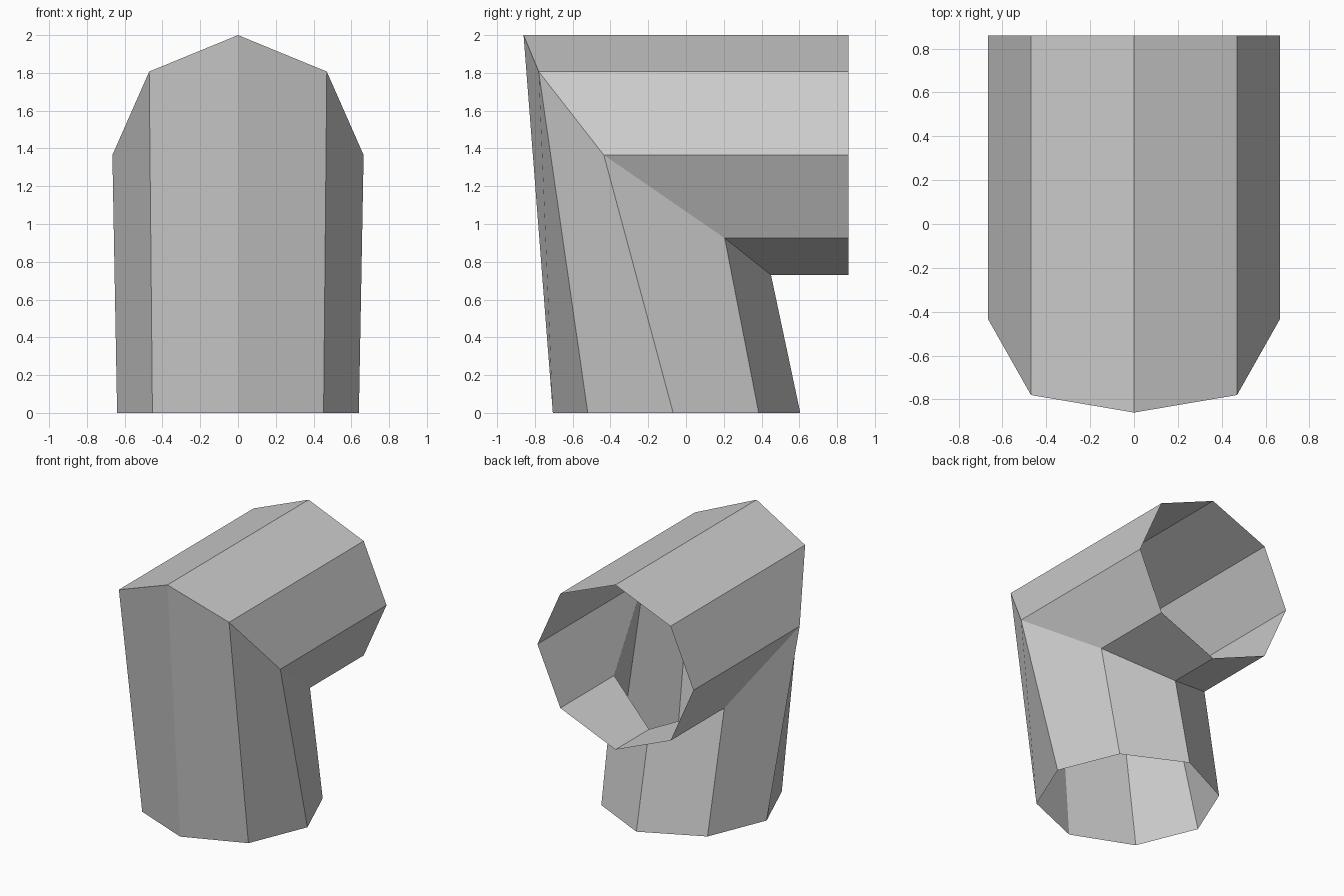
import bpy, bmesh

if "Cube" in bpy.data.objects:
    bpy.data.objects.remove(bpy.data.objects["Cube"])

grey = bpy.data.materials.new("plain grey")
grey.diffuse_color = (0.6, 0.6, 0.6, 1)
grey.use_nodes = True
grey.node_tree.nodes["Principled BSDF"].inputs["Base Color"].default_value = grey.diffuse_color

# Half cross-sections, from the outer side of the bend to the inner side
half_width = [0, 0.47, 0.665, 0.47, 0]
foot_width = [0, 0.453, 0.64, 0.453, 0]
height = [2.0, 1.807, 1.365, 0.925, 0.73]
mitre_y = [-0.86, -0.78, -0.435, 0.205, 0.45]
foot_y = [-0.705, -0.52, -0.068, 0.385, 0.605]


def full_ring(half):
    """Mirror a half section across x = 0 into a closed eight-sided ring."""
    return half + [(-x, y, z) for x, y, z in half[-2:0:-1]]


foot = full_ring([(x, y, 0) for x, y in zip(foot_width, foot_y)])
mitre = full_ring(list(zip(half_width, mitre_y, height)))
outlet = full_ring([(x, 0.86, z) for x, z in zip(half_width, height)])

# Open-ended elbow pipe: upright leg, mitred bend, horizontal arm
bm = bmesh.new()
rings = [[bm.verts.new(p) for p in ring] for ring in (foot, mitre, outlet)]
for a, b in zip(rings, rings[1:]):
    for i in range(8):
        j = (i + 1) % 8
        bm.faces.new((a[i], a[j], b[j], b[i]))
bm.normal_update()
# Make the walls face outwards: the top panel must point up
top = max(bm.faces, key=lambda f: f.calc_center_median().z)
if top.normal.z < 0:
    bmesh.ops.reverse_faces(bm, faces=bm.faces[:])

mesh = bpy.data.meshes.new("elbow_pipe")
bm.to_mesh(mesh)
bm.free()
mesh.materials.append(grey)
pipe = bpy.data.objects.new("elbow_pipe", mesh)
bpy.context.collection.objects.link(pipe)
